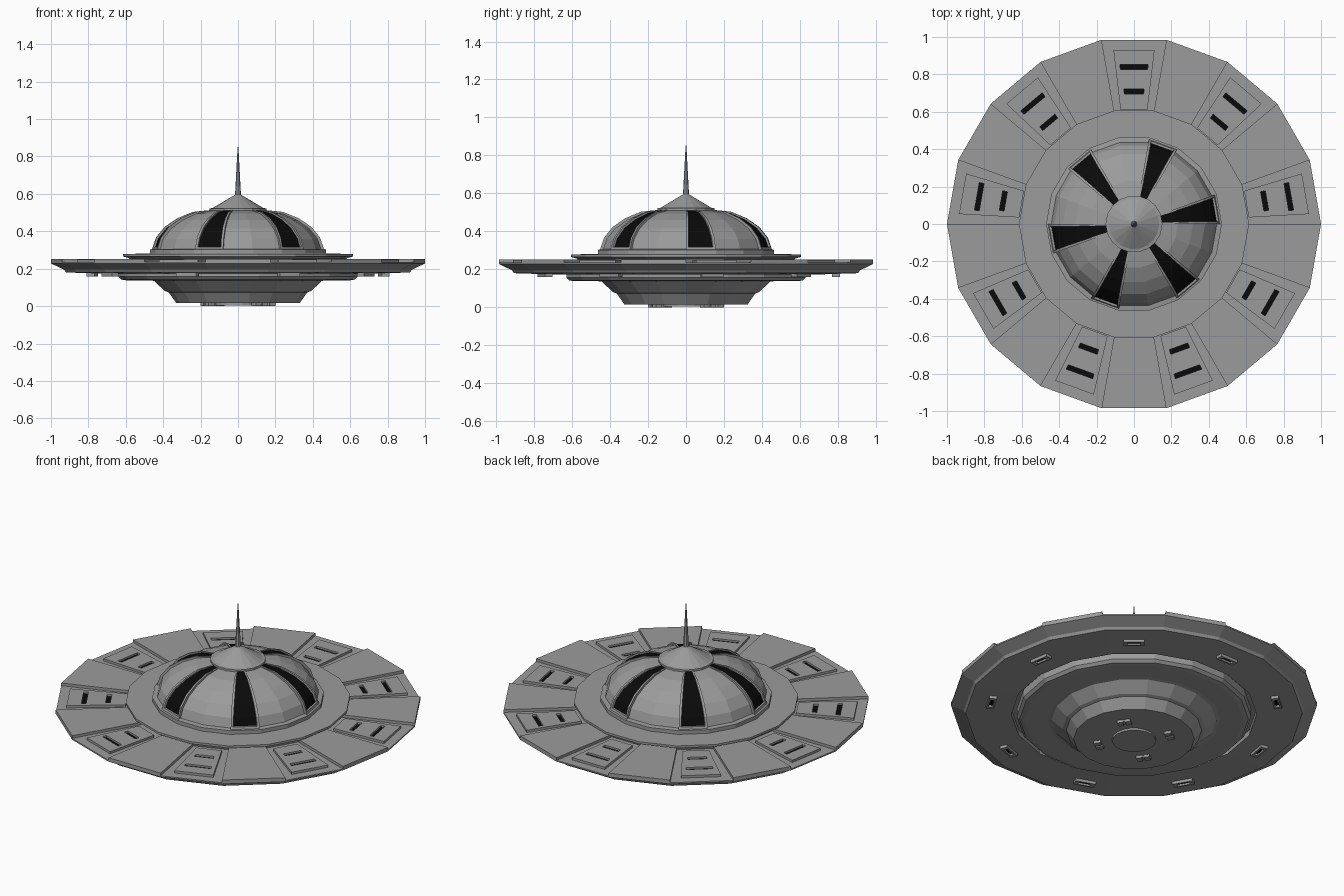
import bpy, bmesh
from math import sin, cos, radians
from mathutils import Vector, Matrix

if "Cube" in bpy.data.objects:
    bpy.data.objects.remove(bpy.data.objects["Cube"])

N = 18


def material(name, v):
    m = bpy.data.materials.new(name)
    m.diffuse_color = (v, v, v, 1)
    m.use_nodes = True
    m.node_tree.nodes["Principled BSDF"].inputs["Base Color"].default_value = m.diffuse_color
    return m


black = material("black", 0.003)
grey = material("grey", 0.33)


def finish(name, bm, mat=grey):
    bmesh.ops.remove_doubles(bm, verts=bm.verts, dist=1e-5)
    bmesh.ops.recalc_face_normals(bm, faces=bm.faces)
    me = bpy.data.meshes.new(name)
    bm.to_mesh(me)
    bm.free()
    ob = bpy.data.objects.new(name, me)
    bpy.context.collection.objects.link(ob)
    me.materials.append(mat)
    return ob


def polar(r, a, z):
    return Vector((r * cos(radians(a)), r * sin(radians(a)), z))


def lathe(name, profile, n=N):
    """Revolve an (r, z) profile, capping open ends."""
    bm = bmesh.new()
    rings = [[bm.verts.new(polar(r, 360 * i / n, z)) for i in range(n)] for r, z in profile]
    for a, b in zip(rings, rings[1:]):
        for i in range(n):
            j = (i + 1) % n
            bm.faces.new((a[i], a[j], b[j], b[i]))
    bm.faces.new(rings[0])
    bm.faces.new(rings[-1])
    return finish(name, bm)


def patch(bm, low, high, start, t0, t1):
    """Solid strip across one 20 degree sector; t0, t1 = side positions at (first, last) point."""
    def point(r, z, t):
        return polar(r, start, z).lerp(polar(r, start + 20, z), t)
    n = len(low)
    L = []
    for i in range(n):
        k = i / (n - 1)
        a = t0[0] + (t0[1] - t0[0]) * k
        b = t1[0] + (t1[1] - t1[0]) * k
        L.append([bm.verts.new(point(*p, t)) for p, t in
                  ((low[i], a), (low[i], b), (high[i], b), (high[i], a))])
    for p, q in zip(L, L[1:]):
        for i in range(4):
            j = (i + 1) % 4
            bm.faces.new((p[i], p[j], q[j], q[i]))
    bm.faces.new(L[0])
    bm.faces.new(L[-1])


def flat(bm, r0, r1, z0, z1, start, t0=0, t1=1):
    patch(bm, [(r0, z0), (r1, z0)], [(r0, z1), (r1, z1)], start, (t0, t0), (t1, t1))


def box(bm, angle, centre, size):
    m = Matrix.Rotation(radians(angle), 4, 'Z') @ Matrix.Translation(centre) @ Matrix.Diagonal((*size, 1))
    bmesh.ops.create_cube(bm, size=1, matrix=m)


# Saucer body, with a deep groove in the underside
lathe("saucer_rim", [(.50, .236), (1, .236), (1, .228), (.93, .195), (.92, .18),
                     (.67, .172), (.67, .205), (.64, .205), (.64, .158), (.625, .142),
                     (.60, .138), (.50, .138)])
lathe("upper_deck", [(.57, .23), (.58, .255), (.615, .266), (.615, .279), (.47, .281)])
lathe("lower_bowl", [(.50, .16), (.485, .14), (.45, .135), (.39, .08), (.37, .073), (.33, .016)])
lathe("bottom_disc", [(.12, .02), (.12, .004)])

# Raised plates, and hatches with recessed dark slots, on the rim
plates, hatches, slots = bmesh.new(), bmesh.new(), bmesh.new()
for k in range(9):
    s = 40 * k
    flat(plates, .58, 1, .234, .252, s + 20)
    for r0, r1 in ((.62, .707), (.733, .84), (.866, .945)):
        flat(hatches, r0, r1, .23, .25, s, .165, .835)
    for r0, r1, h in ((.707, .733, .21), (.84, .866, .25)):
        flat(hatches, r0, r1, .23, .25, s, .165, .5 - h)
        flat(hatches, r0, r1, .23, .25, s, .5 + h, .835)
        flat(slots, r0, r1, .23, .239, s, .5 - h, .5 + h)
finish("rim_plates", plates)
finish("rim_hatches", hatches)
finish("hatch_slots", slots, black)

# Underside lamps (open frames around a dark lens) and feet
lamps, feet, lenses = bmesh.new(), bmesh.new(), bmesh.new()
for k in range(9):
    a = 10 + 40 * k
    for d in (-1, 1):
        box(lamps, a, (.79 + d * .016, 0, .172), (.010, .115, .026))
        box(lamps, a, (.79, d * .046, .172), (.022, .023, .026))
    box(lenses, a, (.79, 0, .176), (.022, .07, .012))
for k in range(4):
    for d in (-1, 1):
        box(feet, 35 + 90 * k, (.2, d * .022, .009), (.04, .03, .018))
    box(feet, 35 + 90 * k, (.2, 0, .012), (.03, .02, .012))
finish("underside_lamps", lamps)
finish("lamp_lenses", lenses, black)
finish("feet", feet)

# Dome with base ring
DOME = [(.445, .30), (.425, .36), (.38, .415), (.315, .46), (.235, .495), (.14, .512)]
lathe("dome_base_ring", [(.47, .275), (.47, .303), (.44, .307)])
lathe("dome", DOME)


def grown(d):
    """Dome profile pushed outwards by d, tapering to nothing under the cap."""
    c = Vector((0, .15))
    out = []
    for p, f in zip(DOME, (1, 1, 1, .9, .7, .15)):
        p = Vector(p)
        out.append(tuple(p + (p - c).normalized() * d * f))
    return out


# Six dark windows with raised frames
frames, panes = bmesh.new(), bmesh.new()
lo, pane, hi = grown(-.01), grown(.004), grown(.015)
for k in range(6):
    s = 60 * k
    patch(panes, lo, pane, s, (.08, .1), (.92, .9))
    patch(frames, lo, hi, s, (0, 0), (.08, .14))
    patch(frames, lo, hi, s, (.92, .86), (1, 1))
    # sill along the bottom of the window
    sill = [hi[0], tuple(Vector(hi[0]).lerp(Vector(hi[1]), .2))]
    patch(frames, [(r - .03, z) for r, z in sill], sill, s, (0, 0), (1, 1))
finish("dome_windows", panes, black)
finish("window_frames", frames)

# Cap with flat collar, and antenna
lathe("dome_cap", [(.14, .50), (.152, .508), (.152, .522), (.135, .525), (.02, .593), (.012, .6)])
lathe("antenna", [(.017, .585), (.015, .61), (.006, .78), (.002, .852)], 8)
